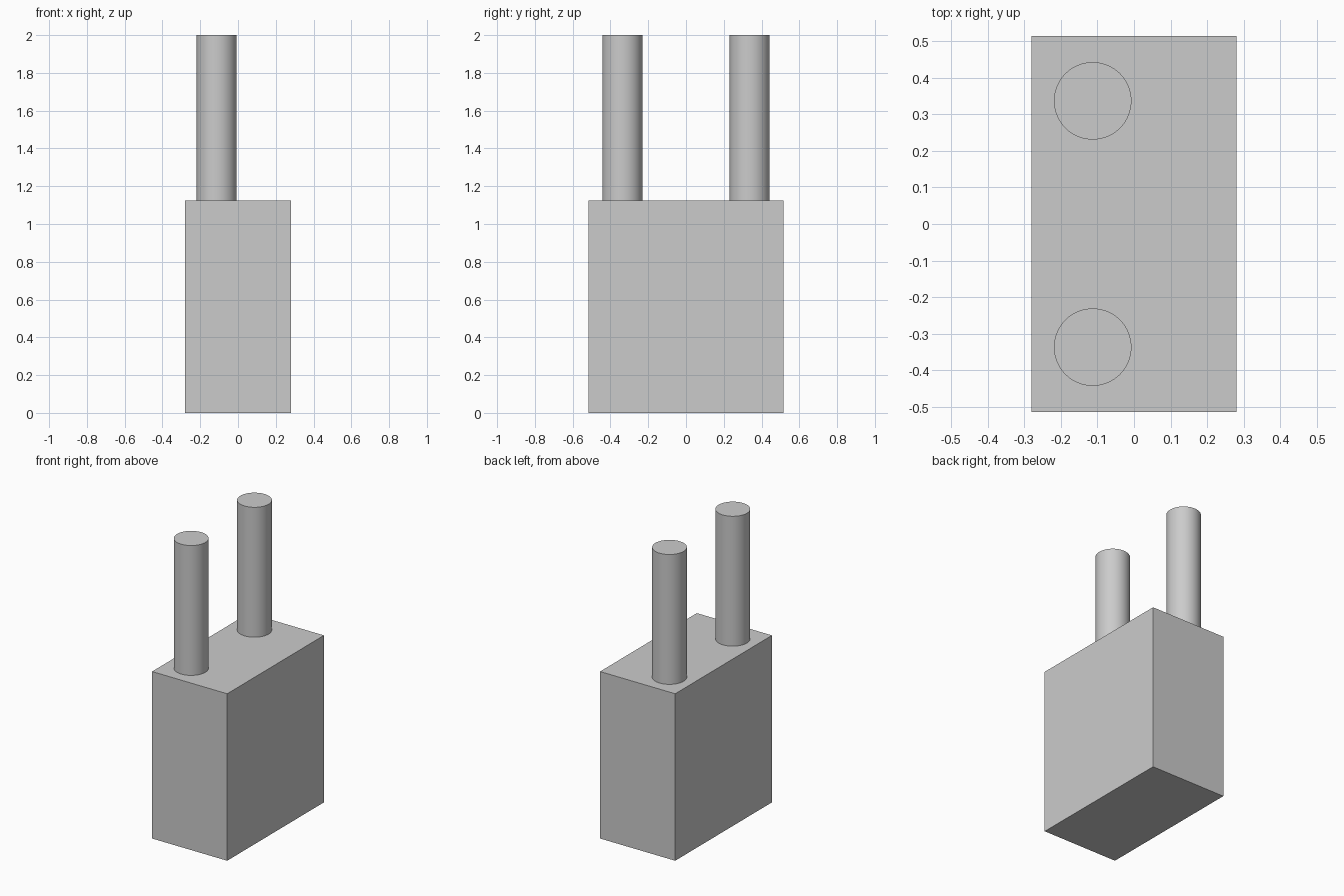
import bpy
import math

cube = bpy.data.objects.get("Cube")
if cube:
    bpy.data.objects.remove(cube, do_unlink=True)

BODY_SIZE = (0.56, 1.03, 1.125)
TOP = 2.0
PIN_RADIUS = 0.106
PIN_X, PIN_Y = -0.113, 0.337

# Single grey material
grey = bpy.data.materials.new("plain_grey")
grey.use_nodes = True
colour = (0.6, 0.6, 0.6, 1)
grey.diffuse_color = colour
grey.node_tree.nodes["Principled BSDF"].inputs["Base Color"].default_value = colour


def finish(name):
    obj = bpy.context.object
    obj.name = name
    obj.data.materials.append(grey)
    return obj


# Rectangular body
bpy.ops.mesh.primitive_cube_add(size=1, location=(0, 0, BODY_SIZE[2] / 2))
body = finish("body")
body.scale = BODY_SIZE
bpy.ops.object.transform_apply(location=False, rotation=False, scale=True)

# Two round pins standing on the body, offset to one side
height = TOP - BODY_SIZE[2]
for side, label in ((-1, "front"), (1, "back")):
    bpy.ops.mesh.primitive_cylinder_add(
        vertices=64, radius=PIN_RADIUS, depth=height,
        location=(PIN_X, side * PIN_Y, BODY_SIZE[2] + height / 2))
    finish(label + "_pin")
    bpy.ops.object.shade_smooth_by_angle(angle=math.radians(30))
